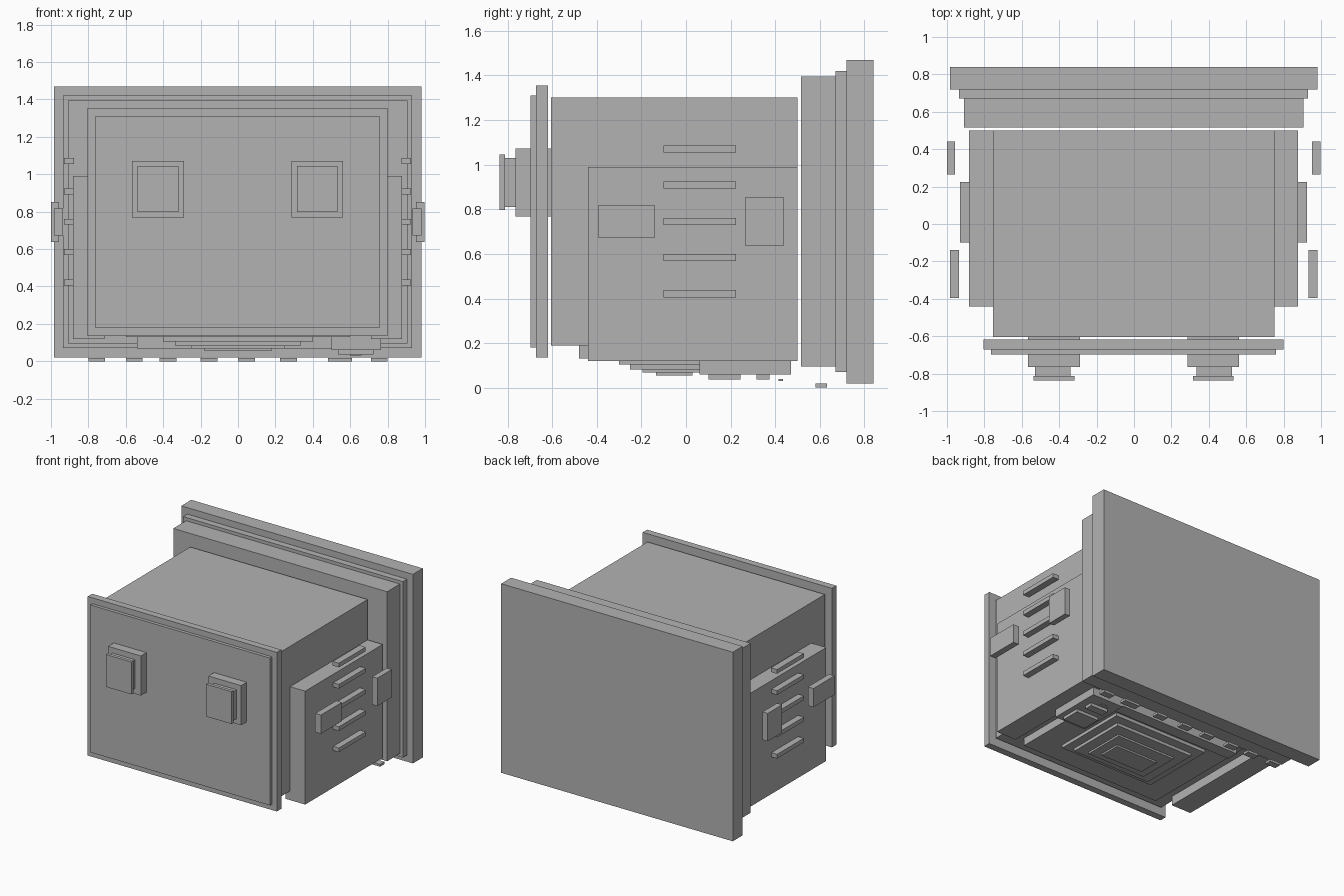
import bpy, bmesh

grey = bpy.data.materials.new("light_grey")
grey.diffuse_color = (0.45, 0.45, 0.45, 1)


def box(name, x, y, z):
    """Axis-aligned box from (min, max) ranges."""
    bm = bmesh.new()
    bmesh.ops.create_cube(bm, size=1)
    for v in bm.verts:
        v.co = [r[0] if c < 0 else r[1] for c, r in zip(v.co, (x, y, z))]
    me = bpy.data.meshes.new(name)
    bm.to_mesh(me)
    bm.free()
    me.materials.append(grey)
    ob = bpy.data.objects.new(name, me)
    bpy.context.collection.objects.link(ob)
    return ob


def pair(name, x, y, z, off=-0.004):
    """Box on the right and its mirror on the left (tiny offset of the centre plane)."""
    box(name + "_right", x, y, z)
    box(name + "_left", (-x[1] + off, -x[0] + off), y, z)


# Stepped rear frame
box("rear_plate", (-0.985, 0.98), (0.72, 0.84), (0.02, 1.47))
box("rear_step", (-0.935, 0.93), (0.67, 0.72), (0.07, 1.42))
box("rear_collar", (-0.91, 0.905), (0.515, 0.67), (0.095, 1.395))

# Main body and lower side panels
box("body", (-0.755, 0.75), (-0.605, 0.50), (0.19, 1.30))
pair("side_panel", (0.71, 0.878), (-0.44, 0.50), (0.12, 0.99))

# Front panel
box("front_frame", (-0.805, 0.80), (-0.672, -0.618), (0.135, 1.355))
box("front_inset", (-0.765, 0.76), (-0.697, -0.672), (0.18, 1.31))

# Two stacked knobs on the front
pair("knob_base", (0.285, 0.562), (-0.765, -0.60), (0.768, 1.072))
pair("knob_neck", (0.335, 0.525), (-0.812, -0.765), (0.81, 1.03))
pair("knob_cap", (0.315, 0.532), (-0.837, -0.812), (0.797, 1.045))

# Side vents and side latches
for i in range(5):
    z = 0.405 + i * 0.1625
    pair(f"vent_{i}", (0.873, 0.926), (-0.10, 0.225), (z, z + 0.032))
pair("front_latch", (0.932, 0.98), (-0.395, -0.14), (0.673, 0.817))
pair("rear_latch", (0.953, 0.997), (0.265, 0.44), (0.638, 0.852))

# Underside: base slab and nested stepped plates
box("base_slab", (-0.60, 0.60), (-0.48, 0.50), (0.13, 0.19))
for i, (hx, y0, y1, z0, z1) in enumerate((
        (0.402, -0.30, 0.29, 0.105, 0.13),
        (0.335, -0.25, 0.22, 0.082, 0.105),
        (0.25, -0.195, 0.13, 0.068, 0.082),
        (0.18, -0.135, 0.03, 0.055, 0.068))):
    box(f"base_step_{i}", (-hx, hx), (y0, y1), (z0, z1))
box("base_bar", (-0.54, 0.54), (0.38, 0.47), (0.068, 0.13))

# Underside: control box with small buttons
box("control_box", (0.50, 0.765), (0.06, 0.47), (0.06, 0.19))
box("control_screen", (0.535, 0.725), (0.10, 0.245), (0.037, 0.06))
box("control_button", (0.555, 0.705), (0.315, 0.375), (0.037, 0.06))
box("control_light", (0.60, 0.66), (0.415, 0.435), (0.03, 0.04))

# Row of tabs under the rear collar
for i, x in enumerate((-0.80, -0.60, -0.42, -0.20, 0.0, 0.225, 0.48, 0.71)):
    w = 0.13 if i == 6 else 0.09
    box(f"bottom_tab_{i}", (x, x + w), (0.58, 0.632), (0.0, 0.018))
